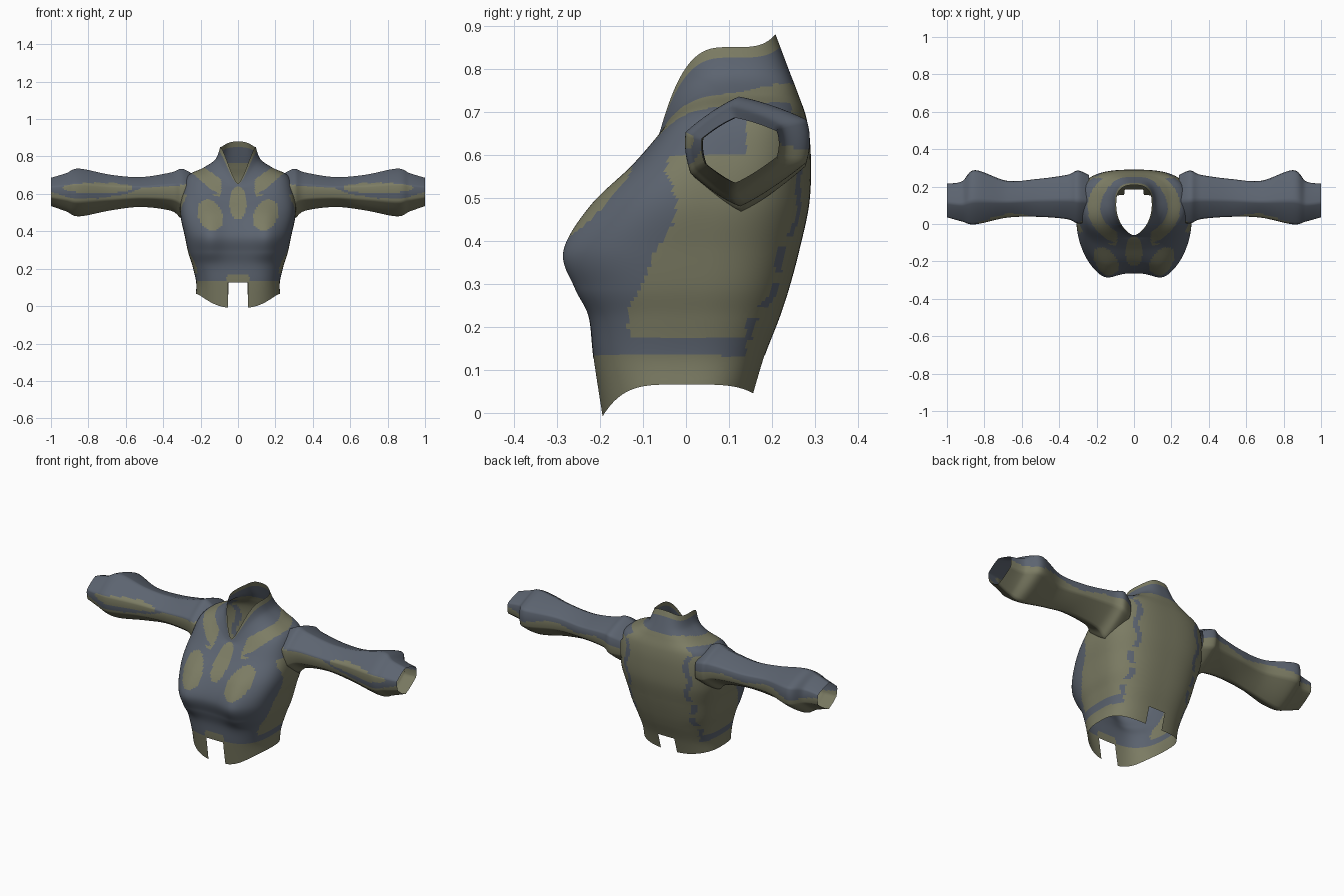
import bpy, bmesh, math

if "Cube" in bpy.data.objects:
    bpy.data.objects.remove(bpy.data.objects["Cube"])

# ---------- materials ----------
def material(name, rgb):
    m = bpy.data.materials.new(name)
    m.diffuse_color = (*rgb, 1)
    m.use_nodes = True
    m.node_tree.nodes["Principled BSDF"].inputs["Base Color"].default_value = m.diffuse_color
    return m

SLATE, OLIVE = 0, 1
MATS = [material("slate_cloth", (0.107, 0.127, 0.162)),
        material("olive_cloth", (0.202, 0.202, 0.127))]

# ---------- helpers ----------
def spline(a, b, c, d, t):
    return 0.5 * (2*b + (c-a)*t + (2*a-5*b+4*c-d)*t*t + (3*b-a-3*c+d)*t**3)

def sample(rows, s):
    """Smoothly interpolated row at float position s."""
    n = len(rows) - 1
    i = min(int(s), n - 1)
    a, b, c, d = (rows[max(0, min(n, k))] for k in (i-1, i, i+1, i+2))
    return [spline(*q, s - i) for q in zip(a, b, c, d)]

def lerp_table(table, v):
    for (a, fa), (b, fb) in zip(table, table[1:]):
        if v <= b:
            return fa + (fb - fa) * max(0, v - a) / (b - a)
    return table[-1][1]

def ellipse(x, z, cx, cz, rx, rz, lean=0.0):
    return ((x - cx - lean*(z - cz))/rx)**2 + ((z - cz)/rz)**2 < 1

def loft(name, rings, colour, skip=lambda r, c: False):
    """Open tube through closed rings, coloured per face by a rule."""
    bm = bmesh.new()
    vs = [[bm.verts.new(p) for p in ring] for ring in rings]
    n = len(vs[0])
    for r in range(len(vs) - 1):
        for c in range(n):
            if skip(r, c):
                continue
            k = (c + 1) % n
            f = bm.faces.new((vs[r][c], vs[r][k], vs[r+1][k], vs[r+1][c]))
            f.smooth = True
            f.material_index = colour(f.calc_center_median(), r)
    bmesh.ops.delete(bm, geom=[v for v in bm.verts if not v.link_faces], context='VERTS')
    bmesh.ops.recalc_face_normals(bm, faces=bm.faces)
    me = bpy.data.meshes.new(name)
    bm.to_mesh(me)
    bm.free()
    for m in MATS:
        me.materials.append(m)
    ob = bpy.data.objects.new(name, me)
    bpy.context.collection.objects.link(ob)
    return ob

# ---------- torso with collar ----------
# z front, z side, z back, half width, y front, y side, y back, front roundness, bust
TORSO = [
    (-0.01, .066, .045, .225, -.195, .00, .157, .70, 0),
    (.125, .130, .135, .224, -.215, .00, .184, .70, .005),
    (.220, .220, .220, .245, -.225, .01, .217, .66, .010),
    (.290, .290, .290, .267, -.245, .02, .240, .62, .025),
    (.375, .380, .380, .286, -.262, .03, .264, .60, .033),
    (.480, .490, .490, .308, -.212, .06, .287, .66, .020),
    (.570, .600, .600, .302, -.130, .10, .290, .72, .005),
    (.620, .695, .680, .270, -.085, .12, .281, .80, 0),
    (.635, .740, .740, .185, -.070, .12, .261, .95, 0),
    (.645, .785, .800, .121, -.064, .11, .238, 1.15, 0),
    (.655, .850, .880, .095, -.060, .10, .208, 1.3, 0),
]
COLS, STEPS = 176, 14

def col_angle(c):
    u = 2 * math.pi * c / COLS
    return u - 0.14 * math.sin(4*u)

def torso_ring(row):
    zf, zs, zb, w, yf, ys, yb, p, bust = row
    ring = []
    for c in range(COLS):
        t = col_angle(c)
        s, k = math.sin(t), math.cos(t)
        front = k > 0
        sx, ck = abs(s), abs(k)
        px = p if front else 0.72
        x = math.copysign(w * sx**px, s)
        y = ys + ((yf if front else yb) - ys) * ck**min(px, 1)
        z = zs + ((zf if front else zb) - zs) * ck**3
        if front:
            y -= bust * math.exp(-((abs(x) - 0.155)/0.07)**2)
        ring.append((x, y, z))
    return ring

SIDE_LINE = [(.13, -.12), (.20, -.135), (.24, -.135), (.30, -.10), (.37, -.075),
             (.44, -.03), (.50, -.02), (.56, -.05), (.62, -.03), (.66, .03)]

def torso_colour(p, r):
    x, y, z = abs(p.x), p.y, p.z
    v = r / STEPS
    # collar: pale rim over a dark stand
    if v > 9.55:
        return OLIVE
    if v > 8.4:
        return OLIVE if y > .2 and z < .765 else SLATE
    # hem flaps and the small rise at the front
    if z < .133 or (y < -.1 and x < .06 and z < .17):
        return OLIVE
    # band above the hem
    if z < .178 and y < .14:
        return SLATE
    # broken wavy stripe down each side of the back
    if y > .14 and .17 < z < .68:
        mid = .195 + .012*math.sin(z*38)
        gap = z < .45 and math.sin(z*75) < -.55
        return SLATE if abs(x - mid) < .014 and not gap else OLIVE
    # yoke arc sweeping round the neck
    d = math.hypot(x/.225, (y - .09)/.19)
    if z > .6 and x > .09:
        if .80 < d < 1.10 or y > .245:
            return OLIVE
        return SLATE
    if y > .1:
        return OLIVE
    if y > lerp_table(SIDE_LINE, z) and z < .66:
        return OLIVE
    # chest patches and centre placket
    if ellipse(x, z, .148, .487, .066, .083, .2) or ellipse(x, z, 0, .55, .045, .09):
        return OLIVE
    if ellipse(x, z, .155, .645, .035, .06, .8):
        return OLIVE
    return SLATE

def hem_notch(r, c):
    a = (col_angle(c) + col_angle(c + 1)) / 2
    return r < STEPS and abs(math.sin(a)) < 0.14

rings = [torso_ring(sample(TORSO, i/STEPS)) for i in range(STEPS*(len(TORSO)-1) + 1)]
loft("torso", rings, torso_colour, hem_notch)

# ---------- sleeves ----------
# x, y front, y back, z bottom, z top
SLEEVE = [
    (.24, .015, .255, .470, .705),
    (.30, .005, .278, .468, .734),
    (.36, .028, .256, .510, .714),
    (.52, .040, .235, .530, .690),
    (.68, .035, .226, .512, .702),
    (.85, .000, .280, .480, .735),
    (.92, .015, .222, .507, .710),
    (1.0, .037, .211, .535, .686),
]
HEX = [(-.12, 1), (1, .58), (1, -.2), (-.1, -1), (-.92, -.4), (-1, .36)]
SUB = 10

def section():
    """Six-sided cross-section with slightly softened corners."""
    pts = []
    for i in range(6):
        a, b, c, d = (HEX[(i + k) % 6] for k in (-1, 0, 1, 2))
        for j in range(SUB):
            t = j / SUB
            pts.append([.6*(q[1] + (q[2]-q[1])*t) + .4*spline(*q, t)
                        for q in zip(a, b, c, d)])
    return pts

SECTION = section()
FRONT_LINE = [(.24, .66), (.34, .64), (.50, .635), (.60, .60), (.75, .575), (.9, .58), (1, .61)]

def sleeve_colour(p, r):
    x, y, z = abs(p.x), p.y, p.z
    if y > .14:                                   # rear seam
        return SLATE if z > .625 + .01*math.sin(x*20) else OLIVE
    if ellipse(x, z, .75, .632, .19, .028, 0) and y < .1:   # forearm flash
        return OLIVE
    return SLATE if z > lerp_table(FRONT_LINE, x) else OLIVE

for side, name in ((1, "left_sleeve"), (-1, "right_sleeve")):
    rings = []
    for i in range(14*(len(SLEEVE)-1) + 1):
        x, yf, yb, zb, zt = sample(SLEEVE, i/14)
        rings.append([(side*x, (yf+yb)/2 + a*(yb-yf)/2, (zb+zt)/2 + b*(zt-zb)/2)
                      for a, b in SECTION])
    loft(name, rings, sleeve_colour)
